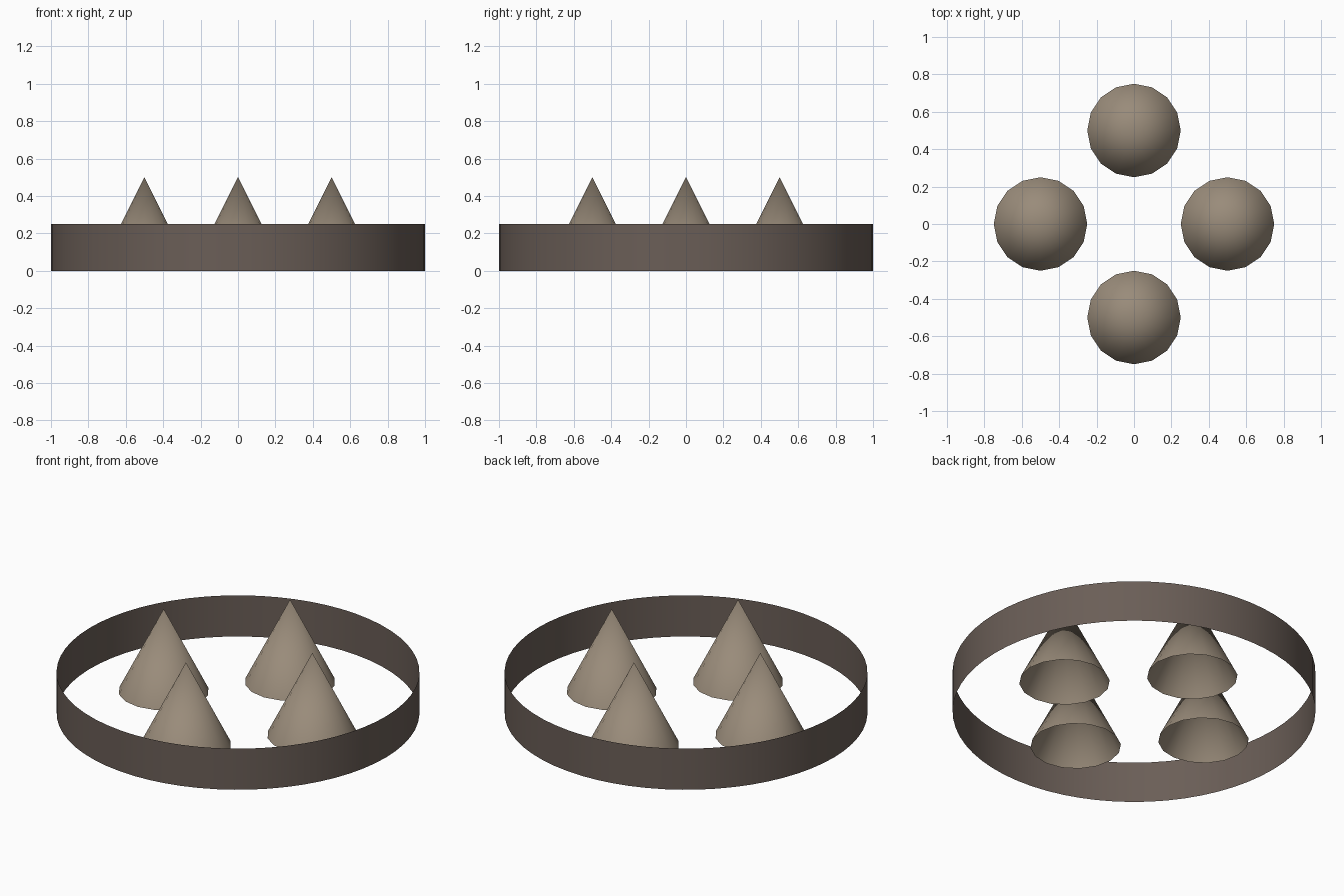
import bpy, math

if "Cube" in bpy.data.objects:
    bpy.data.objects.remove(bpy.data.objects["Cube"])


def material(name, rgb):
    m = bpy.data.materials.new(name)
    m.diffuse_color = (*rgb, 1.0)
    m.use_nodes = True
    m.node_tree.nodes["Principled BSDF"].inputs["Base Color"].default_value = m.diffuse_color
    return m


def finish(name, mat):
    ob = bpy.context.object
    ob.name = name
    ob.data.materials.append(mat)
    bpy.ops.object.shade_smooth_by_angle(angle=math.radians(40))
    return ob


dark_brown = material("dark brown", (0.145, 0.112, 0.095))
light_brown = material("light taupe", (0.32, 0.26, 0.195))

# Thin open ring band
bpy.ops.mesh.primitive_cylinder_add(vertices=64, radius=1.0, depth=0.25,
                                    end_fill_type='NOTHING', location=(0, 0, 0.125))
finish("ring_band", dark_brown)

# Four hollow spikes standing inside the ring
for side, x, y in (("right", 0.5, 0), ("back", 0, 0.5), ("left", -0.5, 0), ("front", 0, -0.5)):
    bpy.ops.mesh.primitive_cone_add(vertices=16, radius1=0.25, radius2=0, depth=0.5,
                                    end_fill_type='NOTHING', location=(x, y, 0.25))
    finish(side + "_spike", light_brown)
